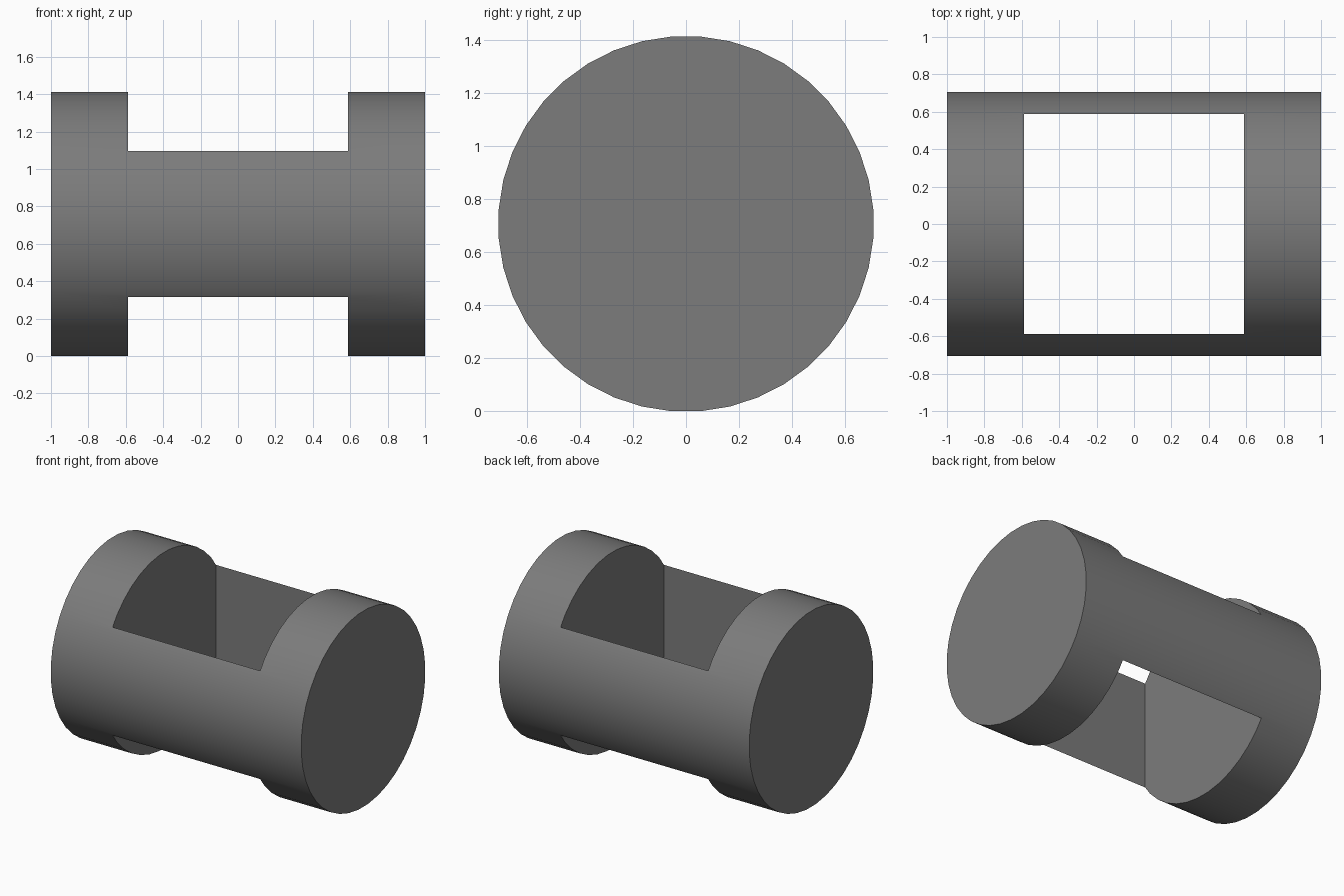
import bpy
from math import pi, cos

if "Cube" in bpy.data.objects:
    bpy.data.objects.remove(bpy.data.objects["Cube"])

APOTHEM, SIDES = 0.706, 40
RADIUS = APOTHEM / cos(pi / SIDES)

# Solid cylinder lying along x, resting on a flat facet
bpy.ops.mesh.primitive_cylinder_add(vertices=SIDES, radius=RADIUS, depth=2,
                                    rotation=(0, pi / 2, 0), location=(0, 0, APOTHEM))
barrel = bpy.context.object
barrel.name = "slotted_barrel"
bpy.ops.object.transform_apply(location=False, rotation=True, scale=True)
barrel.rotation_euler = (pi / SIDES, 0, 0)
bpy.ops.object.transform_apply(location=False, rotation=True, scale=True)

# Dark grey finish
grey = bpy.data.materials.new("dark_grey")
grey.diffuse_color = (0.2, 0.2, 0.2, 1)
grey.use_nodes = True
grey.node_tree.nodes["Principled BSDF"].inputs["Base Color"].default_value = grey.diffuse_color
barrel.data.materials.append(grey)

# Square window through the barrel, top to bottom
bpy.ops.mesh.primitive_cube_add(size=1, location=(0, 0, APOTHEM))
cutter = bpy.context.object
cutter.name = "window_cutter"
cutter.scale = (1.178, 1.178, 3)
cutter.data.materials.append(grey)

cut = barrel.modifiers.new("window", 'BOOLEAN')
cut.operation = 'DIFFERENCE'
cut.solver = 'EXACT'
cut.object = cutter
bpy.context.view_layer.objects.active = barrel
bpy.ops.object.select_all(action='DESELECT')
barrel.select_set(True)
bpy.ops.object.modifier_apply(modifier=cut.name)
bpy.data.objects.remove(cutter)

# Smooth round skin, crisp rims and window edges
bpy.ops.object.shade_smooth_by_angle(angle=pi / 6)
